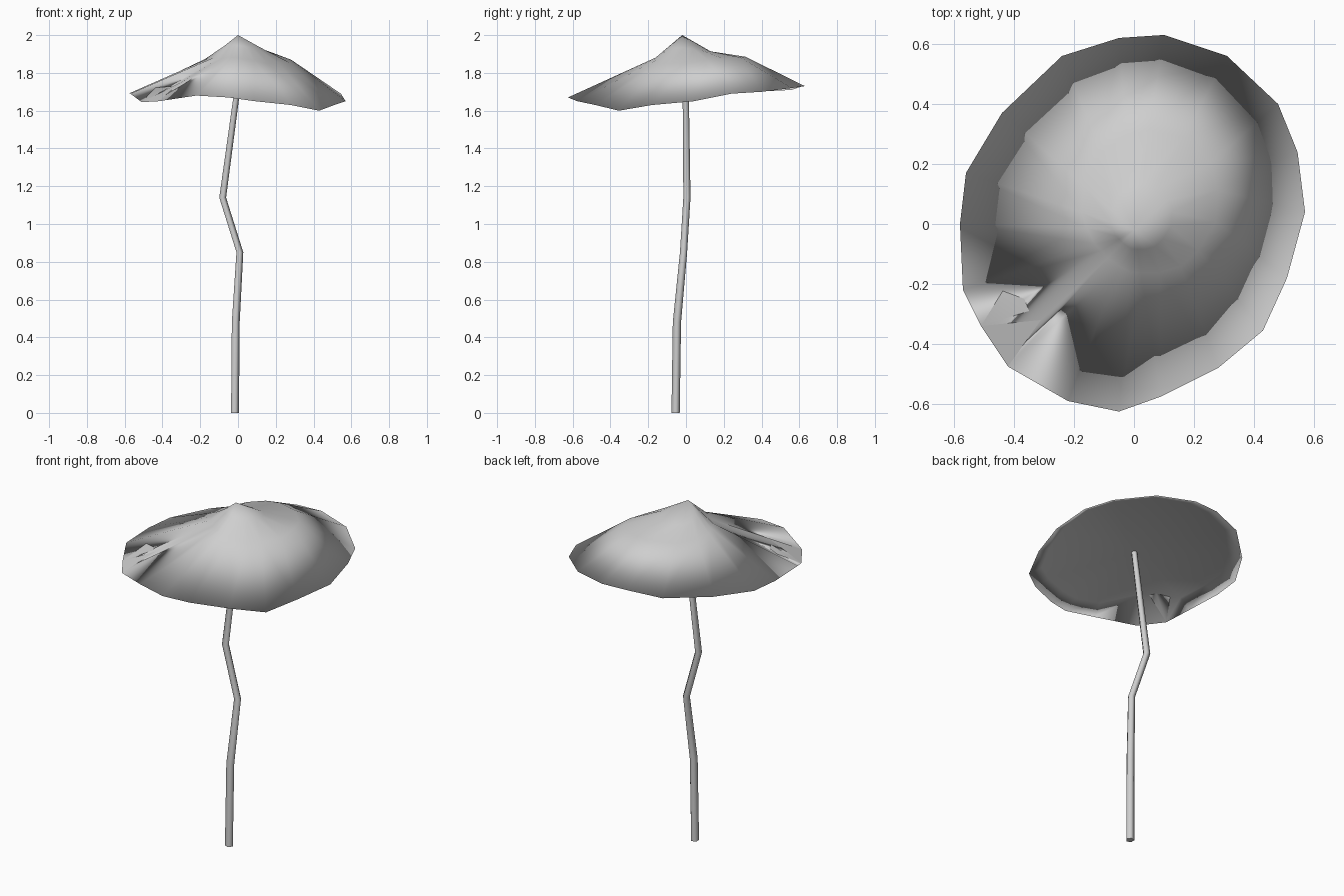
import bpy, bmesh, math
from mathutils import Vector

cube = bpy.data.objects.get("Cube")
if cube:
    bpy.data.objects.remove(cube, do_unlink=True)

grey = bpy.data.materials.new("pale_grey")
grey.use_nodes = True
grey.diffuse_color = (0.62, 0.62, 0.62, 1)
bsdf = grey.node_tree.nodes["Principled BSDF"]
bsdf.inputs["Base Color"].default_value = grey.diffuse_color
bsdf.inputs["Roughness"].default_value = 0.8


def finish(name, bm, flat=()):
    """Turn a bmesh into a smooth object, keeping the listed faces flat."""
    for f in bm.faces:
        f.smooth = f not in flat
    mesh = bpy.data.meshes.new(name)
    bm.to_mesh(mesh)
    bm.free()
    mesh.materials.append(grey)
    obj = bpy.data.objects.new(name, mesh)
    bpy.context.collection.objects.link(obj)
    return obj


def bridge(bm, a, b, flip=False, skip=None):
    """Join two closed rings, using triangles where vertices coincide."""
    for i in range(len(a)):
        j = (i + 1) % len(a)
        if i != skip:
            corners = list(dict.fromkeys((a[i], a[j], b[j], b[i])))
            bm.faces.new(reversed(corners) if flip else corners)


def fan(bm, ring, centre, flip=False):
    c = bm.verts.new(centre)
    for i in range(len(ring)):
        corners = (ring[i], ring[(i + 1) % len(ring)], c)
        bm.faces.new(reversed(corners) if flip else corners)


# Uneven rim of the cap, anticlockwise from its left side
rim_points = [Vector(p) for p in (
    (.57, .04, 1.65), (.545, .24, 1.69), (.48, .4, 1.7), (.31, .56, 1.72),
    (.1, .63, 1.73), (-.05, .62, 1.73), (-.24, .56, 1.71), (-.44, .37, 1.7),
    (-.56, .17, 1.69), (-.58, 0, 1.69), (-.57, -.22, 1.69), (-.51, -.34, 1.645),
    (-.42, -.475, 1.65), (-.22, -.59, 1.68), (-.05, -.625, 1.67),
    (.09, -.575, 1.65), (.28, -.48, 1.63), (.43, -.355, 1.6), (.51, -.18, 1.63))]
apex = Vector((0, -.02, 2))
notch = 11                    # rim segment that carries the fold
fold_point = Vector((-.31, -.32, 1.745))

# Shoulder bulges high at the back and sits close to the peak at the front right
shoulder_points, neck_points, lining_points = [], [], []
for p in rim_points:
    d = Vector((p.x, p.y)).normalized()
    q = apex.lerp(p, .37 + .1 * d.x + .13 * d.y)
    q.z += -.01 + .03 * d.x + .03 * d.y
    n = apex.lerp(q, .45)
    n.z -= .035 * max(0, d.y)
    shoulder_points.append(q)
    neck_points.append(n)
    lining_points.append(p.lerp(q, .2) - Vector((0, 0, .01)))
lining_points[notch] = fold_point - Vector((0, 0, .012))

# Cap: peaked upper surface, sharing its rim with the underside
bm = bmesh.new()
rim, shoulder, neck, lining = (
    [bm.verts.new(p) for p in points]
    for points in (rim_points, shoulder_points, neck_points, lining_points))
bridge(bm, rim, shoulder, skip=notch)
bridge(bm, shoulder, neck)
fan(bm, neck, apex)

# Folded notch: one flat triangle on the rim with creased sides
fold = bm.verts.new(fold_point)
a, b, c, d = rim[notch], rim[notch + 1], shoulder[notch + 1], shoulder[notch]
flap = bm.faces.new((a, b, fold))
for pair in ((b, c), (c, d), (d, a)):
    bm.faces.new((*pair, fold))

# Underside: narrow brim lining, then a shallow ceiling round the stem
bm.verts.remove(lining[notch + 1])
lining[notch + 1] = lining[notch]
bridge(bm, rim, lining, flip=True)
fan(bm, list(dict.fromkeys(lining)), (0, 0, 1.735), flip=True)
finish("cap", bm, {flap})

# Stem: crooked five-sided stalk, each joint given as x, y, z, radius
joints = [(-.018, -.055, 0, .023), (-.014, -.048, .48, .023),
          (.008, -.013, .85, .02), (-.083, .005, 1.14, .02),
          (0, -.002, 1.75, .017)]
bm = bmesh.new()
rings = []
for x, y, z, r in joints:
    angles = [math.tau * k / 5 for k in range(5)]
    rings.append([bm.verts.new((x + r * math.cos(a), y + r * math.sin(a), z))
                  for a in angles])
for low, high in zip(rings, rings[1:]):
    bridge(bm, low, high)
bm.faces.new(reversed(rings[0]))
bm.faces.new(rings[-1])
stem = finish("stem", bm)
bpy.context.view_layer.objects.active = stem
stem.select_set(True)
bpy.ops.object.shade_smooth_by_angle(angle=math.radians(80))
